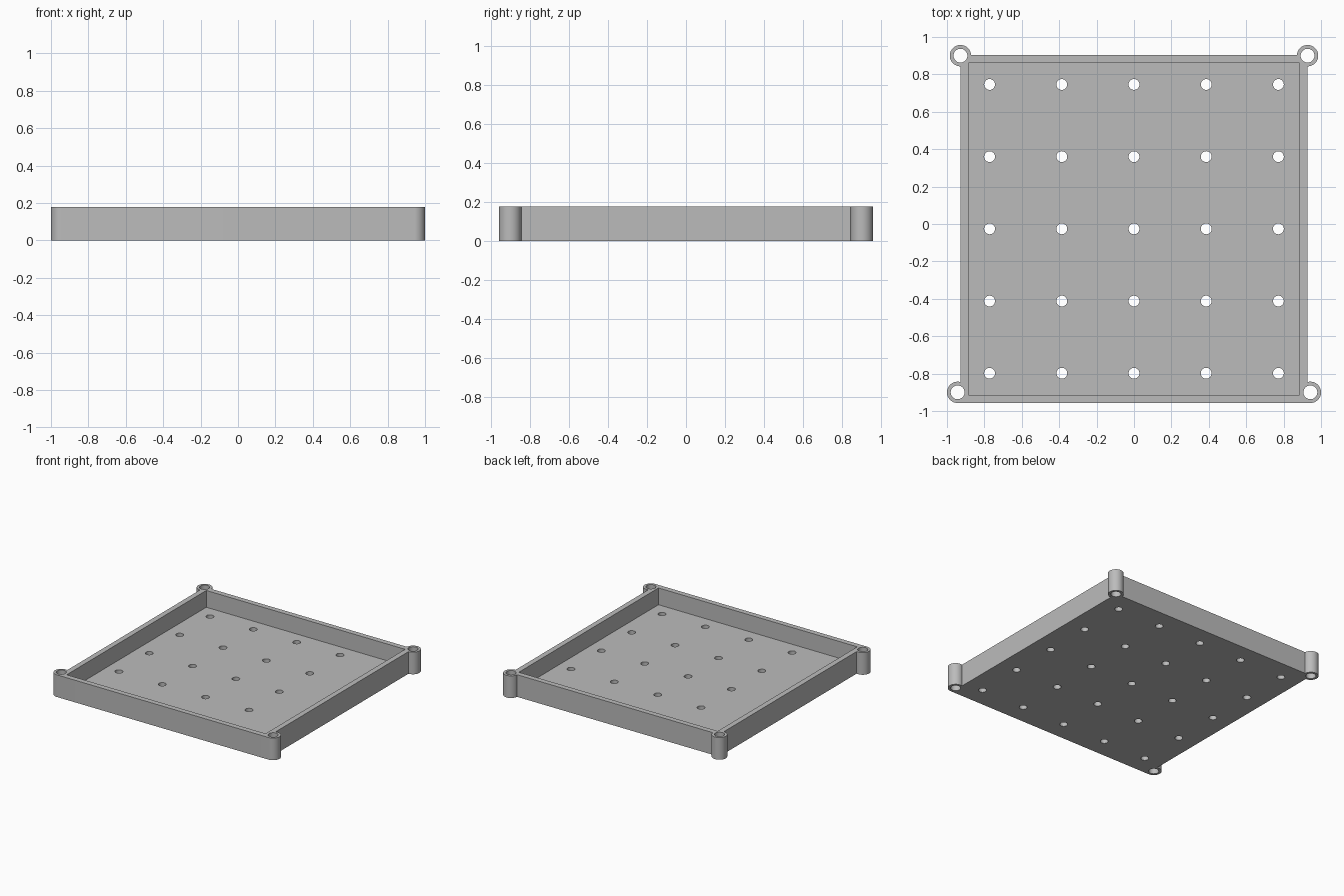
import bpy
import bmesh
from math import radians, cos, sin

cube = bpy.data.objects.get("Cube")
if cube:
    bpy.data.objects.remove(cube, do_unlink=True)

HEIGHT = 0.178
FLOOR = 0.043
BOSS_R, BORE_R, DRAIN_R = 0.057, 0.037, 0.029
FRONT_BOSS = (0.943, -0.9)
BACK_BOSS = (0.928, 0.9)
BACK_WALL = 0.904
PITCH, ROW_MID = 0.386, -0.026

grey = bpy.data.materials.new("plain grey")
grey.use_nodes = True
grey.diffuse_color = (0.5, 0.5, 0.5, 1)
grey.node_tree.nodes["Principled BSDF"].inputs["Base Color"].default_value = (0.5, 0.5, 0.5, 1)


def arc(centre, radius, start, end, steps):
    """Points along a circular arc, angles in degrees."""
    angles = [radians(start + (end - start) * i / steps) for i in range(steps + 1)]
    return [(centre[0] + radius * cos(a), centre[1] + radius * sin(a)) for a in angles]


def circle(centre, radius, steps):
    return arc(centre, radius, 0, 360, steps)[:-1]


def extrude_outlines(name, outlines, bottom, top):
    """Make one object of upright prisms from closed outlines."""
    bm = bmesh.new()
    for outline in outlines:
        low = [bm.verts.new((x, y, bottom)) for x, y in outline]
        high = [bm.verts.new((x, y, top)) for x, y in outline]
        bm.faces.new(low[::-1])
        bm.faces.new(high)
        for i in range(len(low)):
            j = (i + 1) % len(low)
            bm.faces.new((low[i], low[j], high[j], high[i]))
    mesh = bpy.data.meshes.new(name)
    bm.to_mesh(mesh)
    bm.free()
    mesh.materials.append(grey)
    obj = bpy.data.objects.new(name, mesh)
    bpy.context.collection.objects.link(obj)
    return obj


def cut(target, cutter):
    mod = target.modifiers.new("cut", "BOOLEAN")
    mod.operation = "DIFFERENCE"
    mod.solver = "EXACT"
    mod.object = cutter
    bpy.ops.object.select_all(action="DESELECT")
    target.select_set(True)
    bpy.context.view_layer.objects.active = target
    bpy.ops.object.modifier_apply(modifier=mod.name)
    bpy.data.objects.remove(cutter, do_unlink=True)


# Outer outline: right half with its two corner bosses, then mirrored
right = arc(FRONT_BOSS, BOSS_R, -90, 105, 36) + arc(BACK_BOSS, BOSS_R, -90, 176, 48)
left = [(-x, y) for x, y in reversed(right)]
tray = extrude_outlines("tray", [right + left], 0, HEIGHT)

# Open cavity above the floor
cavity = [(-0.885, -0.914), (0.885, -0.914), (0.885, 0.861), (-0.885, 0.861)]
cut(tray, extrude_outlines("cavity_cutter", [cavity], FLOOR, HEIGHT + 0.1))

# Corner bores and the grid of drain holes
bores = [circle((side * x, y), BORE_R, 48)
         for side in (-1, 1) for x, y in (FRONT_BOSS, BACK_BOSS)]
drains = [circle((i * PITCH, ROW_MID + j * PITCH), DRAIN_R, 32)
          for i in range(-2, 3) for j in range(-2, 3)]
cut(tray, extrude_outlines("hole_cutter", bores + drains, -0.1, HEIGHT + 0.1))

bpy.ops.object.shade_smooth_by_angle(angle=radians(30))
